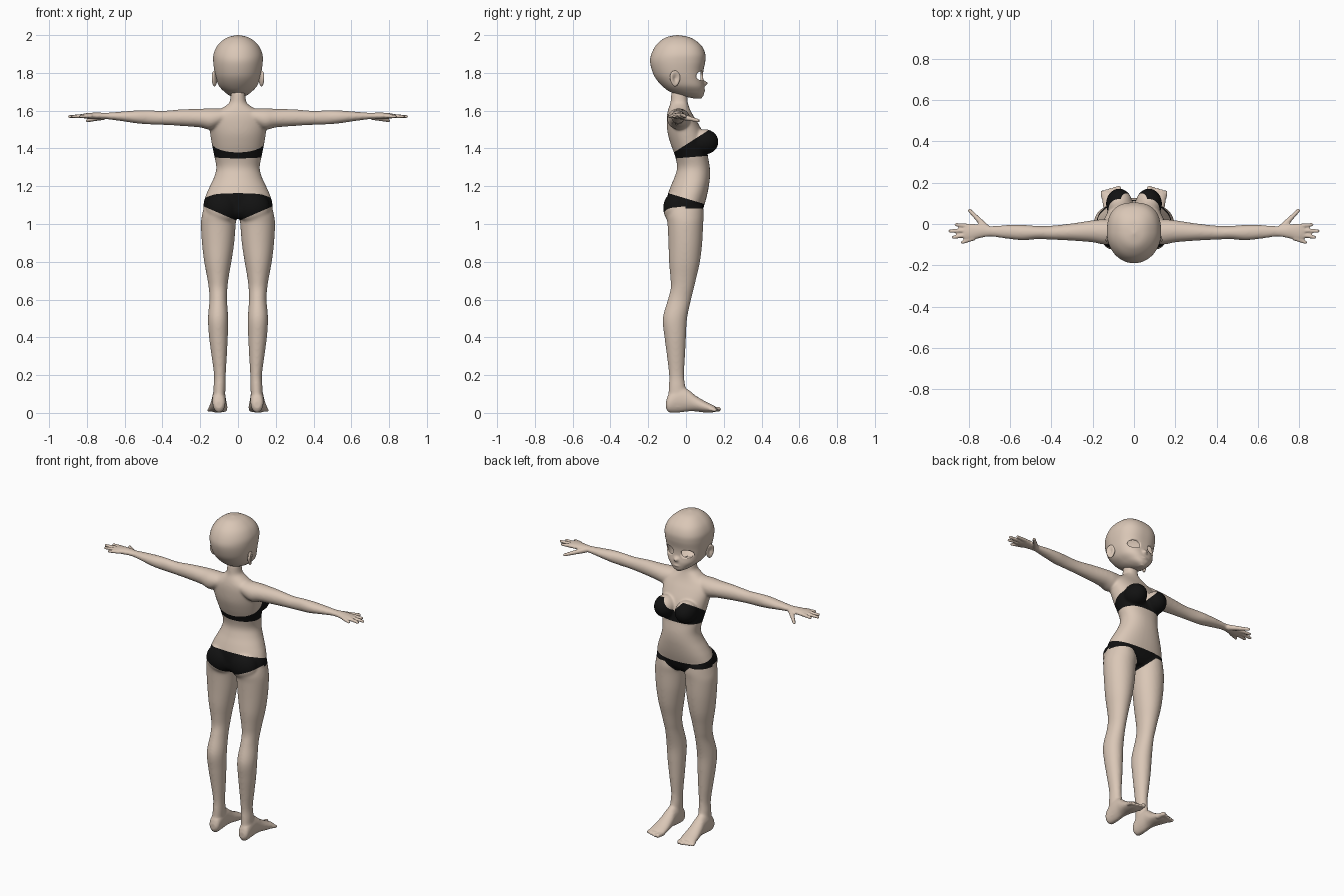
import bpy, bmesh, math
from mathutils import Vector, Matrix
from mathutils.bvhtree import BVHTree

cube = bpy.data.objects.get("Cube")
if cube:
    bpy.data.objects.remove(cube, do_unlink=True)


def make_material(name, colour):
    mat = bpy.data.materials.new(name)
    mat.use_nodes = True
    mat.diffuse_color = colour
    mat.node_tree.nodes["Principled BSDF"].inputs["Base Color"].default_value = colour
    return mat


skin = make_material("skin", (0.70, 0.57, 0.47, 1))
black = make_material("black_cloth", (0.006, 0.006, 0.006, 1))


def smooth_rows(rows, steps):
    """Catmull-Rom curve through rows of equal length."""
    out = []
    for i in range(len(rows) - 1):
        a, b, c, d = (rows[max(0, min(len(rows) - 1, i + k))] for k in (-1, 0, 1, 2))
        for s in range(steps):
            t = s / steps
            out.append([q + t / 2 * (r - p + t * (2 * p - 5 * q + 4 * r - e + t * (3 * (q - r) + e - p)))
                        for p, q, r, e in zip(a, b, c, d)])
    return out + [list(rows[-1])]


def loft(bm, axis, rows, n=2.0, segments=40, steps=5):
    """Skin rounded sections; each row is position, low/high of one side, low/high of the other."""
    rings = []
    for t, u0, u1, v0, v1 in smooth_rows(rows, steps):
        ring = []
        for k in range(segments):
            ang = 2 * math.pi * k / segments
            c, s = math.cos(ang), math.sin(ang)
            power = 2 / (n if s > 0 else 2)
            u = (u0 + u1) / 2 + (u1 - u0) / 2 * math.copysign(abs(c) ** power, c)
            v = (v0 + v1) / 2 + (v1 - v0) / 2 * math.copysign(abs(s) ** power, s)
            co = {"x": (t, u, v), "y": (u, t, v), "z": (u, v, t)}[axis]
            ring.append(bm.verts.new(co))
        rings.append(ring)
    for low, high in zip(rings, rings[1:]):
        for k in range(segments):
            j = (k + 1) % segments
            bm.faces.new((low[k], low[j], high[j], high[k]))
    bm.faces.new(rings[0][::-1])
    bm.faces.new(rings[-1])


def ellipsoid(bm, centre, radii):
    bmesh.ops.create_uvsphere(bm, u_segments=32, v_segments=20, radius=1,
                              matrix=Matrix.Translation(centre) @ Matrix.Diagonal((*radii, 1)))


def digit(bm, start, end, r0, r1):
    """Tapered rounded rod for fingers and toes."""
    a, b = Vector(start), Vector(end)
    turn = (b - a).to_track_quat("Z", "Y").to_matrix().to_4x4()
    bmesh.ops.create_cone(bm, cap_ends=True, segments=16, radius1=r0, radius2=r1,
                          depth=(b - a).length, matrix=Matrix.Translation((a + b) / 2) @ turn)
    ellipsoid(bm, a, (r0,) * 3)
    ellipsoid(bm, b, (r1,) * 3)


def finish(name, bm, mats):
    bmesh.ops.recalc_face_normals(bm, faces=bm.faces)
    mesh = bpy.data.meshes.new(name)
    bm.to_mesh(mesh)
    bm.free()
    for m in mats:
        mesh.materials.append(m)
    for p in mesh.polygons:
        p.use_smooth = True
    obj = bpy.data.objects.new(name, mesh)
    bpy.context.scene.collection.objects.link(obj)
    return obj


# One side of the body: leg, foot, toes, arm, hand, chest and seat
bm = bmesh.new()
loft(bm, "z", [
    (.03, .072, .13, -.098, .01), (.13, .066, .13, -.092, -.002), (.2, .065, .127, -.09, -.01),
    (.3, .059, .14, -.101, -.005), (.4, .054, .153, -.114, .0), (.5, .052, .159, -.123, .006),
    (.6, .058, .151, -.096, .027), (.66, .056, .155, -.081, .042), (.72, .049, .164, -.083, .056),
    (.8, .035, .179, -.09, .074), (.9, .02, .191, -.093, .086), (1, .012, .196, -.098, .091),
    (1.05, .008, .19, -.105, .094), (1.1, .03, .178, -.09, .09)])
loft(bm, "y", [
    (-.106, .085, .118, .025, .06), (-.09, .069, .133, .003, .1), (-.04, .065, .136, .002, .14),
    (.01, .064, .138, .008, .125), (.05, .06, .144, .008, .092), (.1, .056, .152, .002, .062),
    (.135, .057, .156, .002, .045), (.155, .065, .15, .006, .035)])
for k in range(5):
    x = .071 + .0195 * k
    r = .015 if k == 0 else .0105
    digit(bm, (x, .13, .02), (x + .004, .172 - .006 * max(0, k - 1), r + .004), r, r * .9)
loft(bm, "x", [
    (.06, -.09, .01, 1.54, 1.61), (.14, -.1, .022, 1.5, 1.612), (.2, -.089, .018, 1.511, 1.61),
    (.3, -.081, .003, 1.519, 1.607), (.4, -.076, -.008, 1.525, 1.599), (.47, -.074, -.009, 1.527, 1.602),
    (.54, -.079, -.004, 1.533, 1.601), (.62, -.071, -.005, 1.545, 1.595), (.7, -.061, -.01, 1.555, 1.589),
    (.75, -.069, -.002, 1.555, 1.59), (.8, -.081, .001, 1.557, 1.587), (.825, -.075, -.008, 1.562, 1.582)])
for x0, y0, x1, y1 in ((.8, -.01, .862, -.003), (.81, -.032, .892, -.034),
                       (.81, -.053, .875, -.064), (.78, -.07, .832, -.089)):
    digit(bm, (x0, y0, 1.572), (x1, y1, 1.569), .0115, .0085)
digit(bm, (.715, -.02, 1.567), (.76, .028, 1.556), .017, .012)
digit(bm, (.76, .028, 1.556), (.797, .066, 1.547), .012, .009)
ellipsoid(bm, (.072, .098, 1.435), (.064, .074, .067))
ellipsoid(bm, (.082, -.055, 1.085), (.088, .066, .085))

# Mirror that side, then add trunk and neck
copy = bmesh.ops.duplicate(bm, geom=bm.verts[:] + bm.edges[:] + bm.faces[:])
for v in copy["geom"]:
    if isinstance(v, bmesh.types.BMVert):
        v.co.x *= -1
trunk = [(1.03, .09, -.08, .06), (1.06, .165, -.1, .083), (1.1, .183, -.102, .097), (1.15, .171, -.098, .111),
         (1.2, .149, -.081, .121), (1.25, .126, -.06, .127), (1.3, .115, -.047, .126), (1.36, .126, -.058, .116),
         (1.42, .138, -.08, .108), (1.48, .148, -.097, .092), (1.54, .155, -.102, .06), (1.58, .142, -.1, .035),
         (1.61, .09, -.093, .02), (1.64, .048, -.083, .01), (1.67, .04, -.08, .008), (1.7, .038, -.078, .005)]
loft(bm, "z", [(z, -w, w, back, front) for z, w, back, front in trunk], n=2.3)
body = finish("body", bm, [skin, black])

# Fuse the parts into one skin
fuse = body.modifiers.new("fuse", "REMESH")
fuse.mode = "VOXEL"
fuse.voxel_size = .005
fused = bpy.data.meshes.new_from_object(body.evaluated_get(bpy.context.evaluated_depsgraph_get()))
bpy.data.objects.remove(body, do_unlink=True)
bm = bmesh.new()
bm.from_mesh(fused)
for reach, rounds in ((2, 2), (.7, 10)):
    soft = [v for v in bm.verts if abs(v.co.x) < reach and (reach > 1 or v.co.z > .1)]
    for _ in range(rounds):
        bmesh.ops.smooth_vert(bm, verts=soft, factor=.5, use_axis_x=True, use_axis_y=True, use_axis_z=True)

# Garment edges: height = base + a * |x| + b * y
BRA_LOW, BRA_HIGH, BRA_DIP = (1.352, 0, .08), (1.42, 0, .64), (1.42, 1.2, 0)
BRIEF_HIGH, BRIEF_BACK = (1.135, 0, -.3), (1.015, .43, 0)
BRIEF_FRONT, BRIEF_STRAP = (1.0, .95, 0), (1.083, 0, 0)


def edge(line, p):
    return line[0] + line[1] * abs(p.x) + line[2] * p.y


def near(p):
    return abs(p.x) < .22 and .96 < p.z < 1.54


for base, a, b in (BRA_LOW, BRA_HIGH, BRA_DIP, BRIEF_HIGH, BRIEF_BACK, BRIEF_FRONT, BRIEF_STRAP):
    for sign in ((1, -1) if a else (1,)):
        faces = [f for f in bm.faces if near(f.calc_center_median())]
        geom = set(faces) | {e for f in faces for e in f.edges} | {v for f in faces for v in f.verts}
        bmesh.ops.bisect_plane(bm, geom=list(geom), plane_co=(0, 0, base), plane_no=(-a * sign, -b, 1))
for f in bm.faces:
    p = f.calc_center_median()
    bra = edge(BRA_LOW, p) < p.z < min(edge(BRA_HIGH, p), edge(BRA_DIP, p))
    hem = min(edge(BRIEF_FRONT, p), edge(BRIEF_STRAP, p)) if p.y > 0 else edge(BRIEF_BACK, p)
    briefs = hem < p.z < edge(BRIEF_HIGH, p)
    f.material_index = int(near(p) and (bra or briefs))
finish("body", bm, [skin, black])

# Head with nose and lips
bm = bmesh.new()
skull = [(1.664, .012, .045, .08), (1.68, .045, -.03, .092), (1.7, .072, -.085, .096), (1.73, .1, -.125, .097),
         (1.77, .116, -.16, .091), (1.81, .125, -.179, .092), (1.86, .131, -.19, .102), (1.9, .129, -.183, .102),
         (1.94, .112, -.163, .085), (1.97, .084, -.134, .053), (1.99, .05, -.1, .014), (2, .004, -.05, -.042)]
loft(bm, "z", [(z, -w, w, back, front) for z, w, back, front in skull], n=2.5, segments=112, steps=8)
for v in bm.verts:
    if v.co.y > .03:
        for z, wide, tall, out in ((1.745, .012, .012, .02), (1.705, .018, .007, .005)):
            v.co.y += out * math.exp(-(v.co.x / wide) ** 2 - ((v.co.z - z) / tall) ** 2)

# Open eye sockets with a short lid rim
surface = BVHTree.FromBMesh(bm)
EYE, HALF_WIDE, HALF_TALL = Vector((.06, 0, 1.785)), .035, .026


def eye_radius(p):
    return math.hypot((abs(p.x) - EYE.x) / HALF_WIDE, (p.z - EYE.z) / HALF_TALL)


holes = [f for f in bm.faces if f.calc_center_median().y > 0 and eye_radius(f.calc_center_median()) < 1]
bmesh.ops.delete(bm, geom=holes, context="FACES")
rim = [e for e in bm.edges if e.is_boundary]
for v in {v for e in rim for v in e.verts}:
    r = eye_radius(v.co)
    x = math.copysign(EYE.x + (abs(v.co.x) - EYE.x) / r, v.co.x)
    z = EYE.z + (v.co.z - EYE.z) / r
    hit = surface.ray_cast(Vector((x, 1, z)), Vector((0, -1, 0)))[0]
    if hit:
        v.co = hit
lid = bmesh.ops.extrude_edge_only(bm, edges=rim)
for v in lid["geom"]:
    if isinstance(v, bmesh.types.BMVert):
        v.co += Vector((0, -.012, 0))
finish("head", bm, [skin])

# Ears, hollowed on the outer side
bm = bmesh.new()
for side in (1, -1):
    made = bmesh.ops.create_uvsphere(bm, u_segments=32, v_segments=24, radius=1)["verts"]
    for v in made:
        if v.co.x > 0:
            v.co.x *= 1.5 * math.hypot(v.co.y, v.co.z) - .2
        shape = Vector((v.co.x * .012, v.co.y * (.028 + .006 * v.co.z), v.co.z * .042))
        spot = Matrix.Rotation(math.radians(20), 3, "Z") @ shape + Vector((.124, -.058, 1.77))
        v.co = Vector((spot.x * side, spot.y, spot.z))
finish("ears", bm, [skin])
